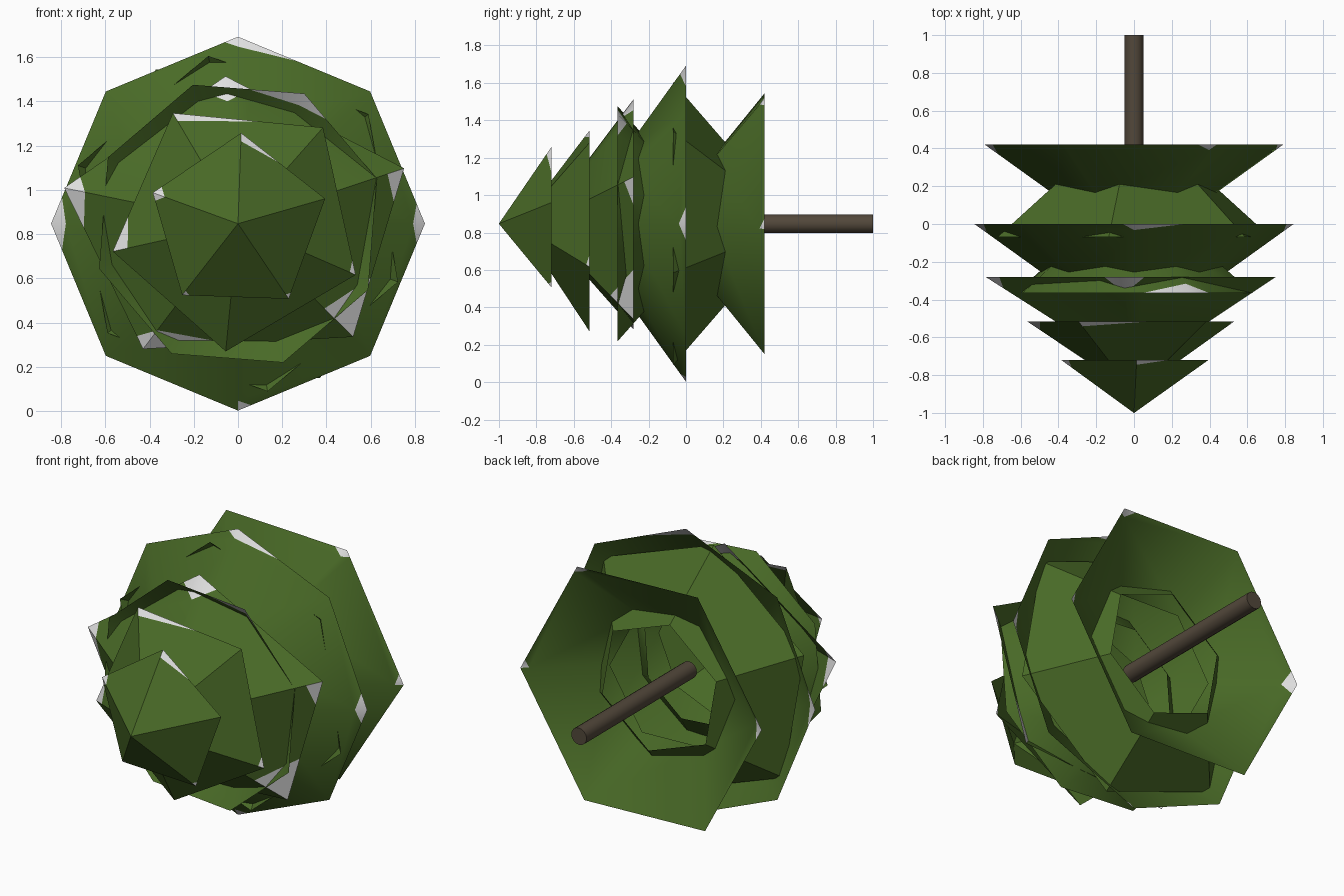
import bpy, bmesh, math
from mathutils import Vector

if "Cube" in bpy.data.objects:
    bpy.data.objects.remove(bpy.data.objects["Cube"])

ZC = 0.847  # height of the tree's axis; it lies along y, tip to the front


def material(name, rgb):
    m = bpy.data.materials.new(name)
    m.diffuse_color = (*rgb, 1)
    m.use_nodes = True
    m.node_tree.nodes["Principled BSDF"].inputs["Base Color"].default_value = m.diffuse_color
    return m


GREEN = material("needle green", (0.067, 0.145, 0.020))
SNOW = material("snow white", (0.75, 0.75, 0.75))
BARK = material("bark brown", (0.085, 0.064, 0.043))


def finish(name, bm, mats, angle):
    me = bpy.data.meshes.new(name)
    bm.to_mesh(me)
    bm.free()
    for m in mats:
        me.materials.append(m)
    ob = bpy.data.objects.new(name, me)
    bpy.context.collection.objects.link(ob)
    bpy.ops.object.select_all(action='DESELECT')
    bpy.context.view_layer.objects.active = ob
    ob.select_set(True)
    bpy.ops.object.shade_smooth_by_angle(angle=math.radians(angle))
    return ob


def skirt(name, n, start, rim_y, rim_r, top_y, top_r, snow={}, sx=1, sz=1):
    """Open cone of n sides. snow: rim corner -> (share of next edge,
    share of previous edge, share of the ridge) covered in white."""
    bm = bmesh.new()

    def ring(y, r):
        out = []
        for i in range(n):
            a = math.radians(start + 360 * i / n)
            out.append(Vector((r * sx * math.cos(a), y, ZC + r * sz * math.sin(a))))
        return out

    rim, top = ring(rim_y, rim_r), ring(top_y, top_r)
    V = bm.verts.new
    rv, tv = [V(p) for p in rim], [V(p) for p in top]
    q = {i: V(rim[i].lerp(top[i], s[2])) for i, s in snow.items()}
    nxt = {i: V(rim[i].lerp(rim[(i + 1) % n], s[0])) for i, s in snow.items() if s[0]}
    prv = {i: V(rim[i].lerp(rim[i - 1], s[1])) for i, s in snow.items() if s[1]}
    for i in range(n):
        j = (i + 1) % n
        poly = [tv[i]] + ([q[i]] if i in q else [])
        poly += [nxt.get(i, rv[i]), prv.get(j, rv[j])]
        poly += ([q[j]] if j in q else []) + [tv[j]]
        bm.faces.new(poly)
        if i in nxt:
            bm.faces.new((q[i], rv[i], nxt[i])).material_index = 1
        if j in prv:
            bm.faces.new((q[j], prv[j], rv[j])).material_index = 1
    # point the normals away from the axis
    for f in bm.faces:
        f.normal_update()
        c = f.calc_center_median()
        if f.normal.dot(Vector((c.x, 0, c.z - ZC))) < 0:
            f.normal_flip()
    return finish(name, bm, (GREEN, SNOW), 40)


# forward-pointing branch tiers, tip to bottom
skirt("tip_tier", 5, 16, -0.72, 0.41, -1.0, 0.001,
      {1: (0, 0.45, 0.09), 2: (0.08, 0.1, 0.14), 3: (0.07, 0, 0.06), 4: (0.06, 0, 0.06)})
skirt("second_tier", 5, 48.5, -0.515, 0.58, -0.895, 0.001,
      {1: (0, 0.58, 0.07), 2: (0, 0.25, 0.12), 4: (0.1, 0, 0.05)})
skirt("third_tier", 5, 22, -0.28, 1, -0.78, 0.001,
      {0: (0, 0.2, 0.1), 1: (0.14, 0.14, 0.17), 2: (0.25, 0.1, 0.12),
       3: (0.42, 0.08, 0.15), 4: (0.35, 0, 0.25)}, sx=0.81, sz=0.668)
skirt("widest_tier", 8, 0, 0, 0.845, -0.32, 0.40,
      {0: (0.15, 0.15, 0.12), 2: (0.1, 0.45, 0.1), 4: (0.2, 0.2, 0.15), 6: (0.1, 0, 0.1)})
skirt("bottom_tier", 6, -2, 0.42, 0.79, 0.14, 0.40,
      {0: (0.08, 0, 0.1), 1: (0.1, 0.05, 0.1), 3: (0.1, 0.1, 0.18)})

# reversed inner tiers that show between the outer ones
skirt("front_inner_tier", 8, 18, -0.365, 0.66, -0.12, 0.37,
      {1: (0.5, 0.3, 0.2)})
skirt("back_inner_tier", 6, 40, -0.07, 0.77, 0.25, 0.395)

# trunk
bm = bmesh.new()
bmesh.ops.create_cone(bm, cap_ends=True, segments=16, radius1=0.05, radius2=0.05, depth=1.03)
for v in bm.verts:
    v.co = Vector((v.co.x, 0.485 + v.co.z, ZC - v.co.y))
bmesh.ops.recalc_face_normals(bm, faces=bm.faces)
finish("trunk", bm, (BARK,), 40)
